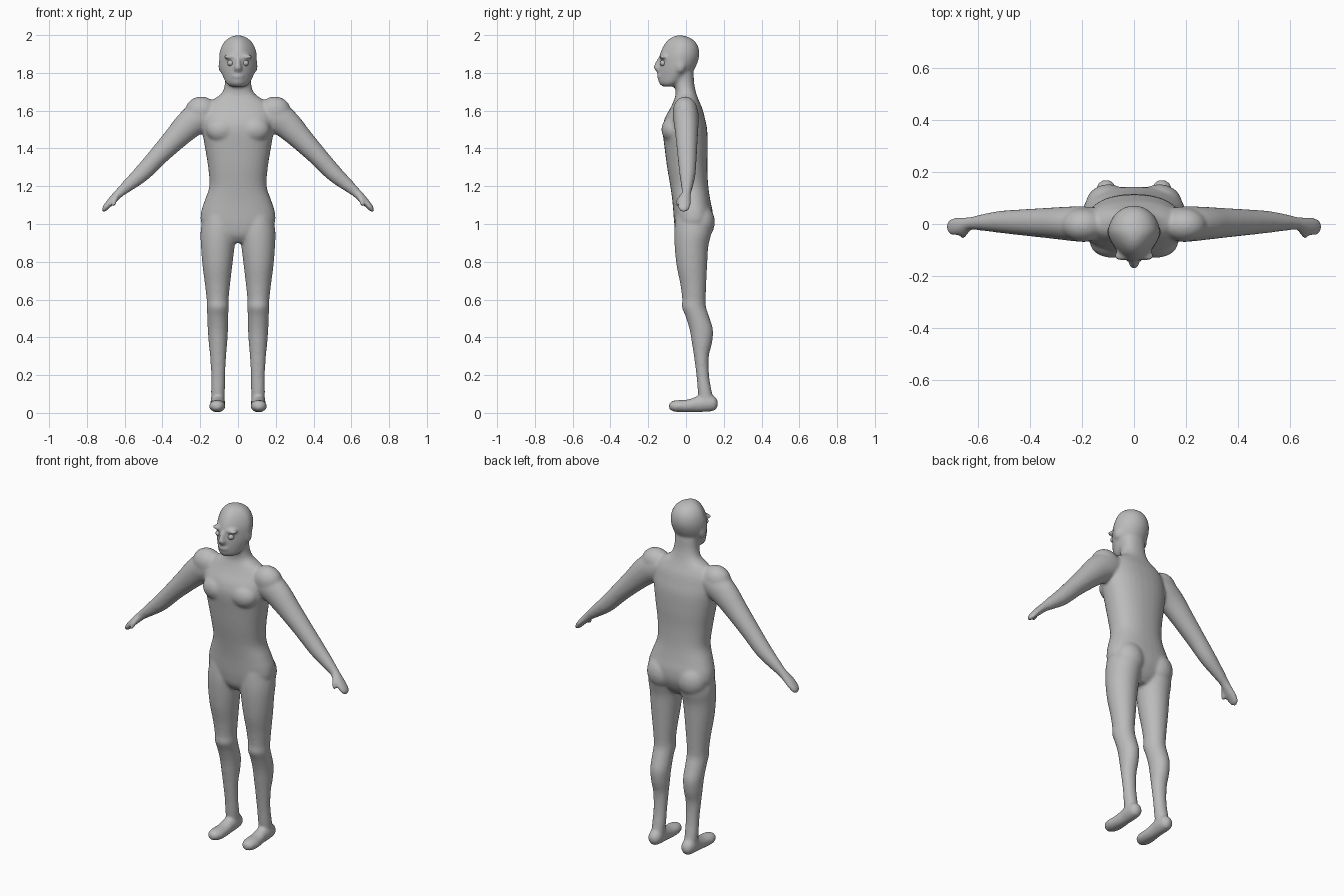
import bpy, bmesh, math
from mathutils import Vector, Matrix

grey = bpy.data.materials.new("plain grey")
grey.diffuse_color = (0.5, 0.5, 0.5, 1)
SIDES, STEPS = 32, 4
X, Y, Z = Vector((1, 0, 0)), Vector((0, 1, 0)), Vector((0, 0, 1))


def refine(rows):
    """Catmull-Rom interpolation of section rows."""
    pts = [rows[0]] + rows + [rows[-1]]
    out = []
    for i in range(1, len(pts) - 2):
        for s in range(STEPS):
            t = s / STEPS
            out.append([0.5 * (2 * b + (c - a) * t + (2 * a - 5 * b + 4 * c - d) * t * t
                               + (3 * b - a - 3 * c + d) * t ** 3)
                        for a, b, c, d in zip(*pts[i - 1:i + 3])])
    return out + [list(rows[-1])]


def loft(bm, rows, u, v, side=1, power=2.0, taper=0.0):
    """Skin through sections (x, y, z, half size along u, half size along v)."""
    rings = []
    for x, y, z, a, b in refine(rows):
        ring = []
        for k in range(SIDES):
            t = 2 * math.pi * k / SIDES
            c, s = math.cos(t), math.sin(t)
            c = math.copysign(abs(c) ** (2 / power), c)
            s = math.copysign(abs(s) ** (2 / power), s)
            p = Vector((x, y, z)) + u * a * c * (1 - taper * max(0, -s)) + v * b * s
            ring.append(bm.verts.new((p.x * side, p.y, p.z)))
        rings.append(ring)
    faces = [bm.faces.new(rings[0]), bm.faces.new(rings[-1][::-1])]
    for r, q in zip(rings, rings[1:]):
        for k in range(SIDES):
            n = (k + 1) % SIDES
            faces.append(bm.faces.new((r[k], q[k], q[n], r[n])))
    bmesh.ops.recalc_face_normals(bm, faces=faces)


def ball(bm, center, radii, side=1):
    c = Vector((center[0] * side, center[1], center[2]))
    bmesh.ops.create_uvsphere(bm, u_segments=24, v_segments=16, radius=1,
                              matrix=Matrix.Translation(c) @ Matrix.Diagonal((*radii, 1)))


def upright(rows):
    """(z, half width, front y, back y) to centred sections."""
    return [(0, (f + b) / 2, z, w, (b - f) / 2) for z, w, f, b in rows]


def leg_rows(rows):
    """(z, inner x, outer x, front y, back y) to sections."""
    return [((i + o) / 2, (f + b) / 2, z, (o - i) / 2, (b - f) / 2) for z, i, o, f, b in rows]


body = bmesh.new()

# torso and neck
loft(body, upright([
    (0.90, 0.06, -0.02, 0.08), (0.94, 0.13, -0.05, 0.115), (1.00, 0.192, -0.062, 0.14),
    (1.06, 0.196, -0.067, 0.142), (1.12, 0.178, -0.072, 0.13), (1.20, 0.152, -0.083, 0.118),
    (1.30, 0.158, -0.10, 0.113), (1.40, 0.174, -0.113, 0.115), (1.50, 0.19, -0.124, 0.112),
    (1.56, 0.19, -0.112, 0.10), (1.61, 0.175, -0.085, 0.087), (1.65, 0.145, -0.066, 0.07),
    (1.69, 0.088, -0.055, 0.055), (1.74, 0.07, -0.062, 0.044), (1.80, 0.07, -0.07, 0.04)]),
    X, Y, power=2.3)

# head, narrower towards the face
loft(body, upright([
    (1.728, 0.04, -0.125, -0.06), (1.745, 0.062, -0.143, -0.02), (1.78, 0.08, -0.147, 0.02),
    (1.82, 0.094, -0.145, 0.045), (1.86, 0.10, -0.142, 0.063), (1.90, 0.099, -0.138, 0.071),
    (1.94, 0.088, -0.121, 0.064), (1.97, 0.068, -0.10, 0.044), (1.99, 0.04, -0.073, 0.012),
    (1.999, 0.01, -0.045, -0.025)]), X, Y, taper=0.3)

# nose and lips
loft(body, [(0, -0.13, 1.80, 0.012, 0.022), (0, -0.145, 1.822, 0.023, 0.025),
            (0, -0.146, 1.84, 0.016, 0.024), (0, -0.138, 1.88, 0.011, 0.012)], X, Y)
ball(body, (0, -0.138, 1.782), (0.03, 0.016, 0.014))

for side in (-1, 1):
    # ears, brows, cheeks
    ball(body, (0.09, -0.03, 1.835), (0.014, 0.025, 0.034), side)
    ball(body, (0.043, -0.122, 1.885), (0.035, 0.02, 0.012), side)
    # chest and buttocks
    ball(body, (0.085, -0.07, 1.50), (0.085, 0.06, 0.07), side)
    ball(body, (0.098, 0.075, 1.01), (0.088, 0.078, 0.095), side)
    # shoulder
    ball(body, (0.195, -0.004, 1.597), (0.085, 0.066, 0.078), side)
    # arm and hand
    loft(body, [(0.14, 0, 1.60, 0.075, 0.06), (0.20, 0, 1.567, 0.086, 0.068),
                (0.265, 0.002, 1.52, 0.076, 0.064), (0.335, 0.004, 1.45, 0.063, 0.058),
                (0.42, 0.006, 1.362, 0.052, 0.051), (0.508, 0.008, 1.268, 0.045, 0.043),
                (0.58, 0.006, 1.205, 0.034, 0.032), (0.627, 0.002, 1.165, 0.025, 0.025),
                (0.66, -0.007, 1.132, 0.022, 0.032), (0.69, -0.01, 1.10, 0.018, 0.034),
                (0.708, -0.011, 1.078, 0.014, 0.027), (0.716, -0.011, 1.067, 0.006, 0.012)],
         Vector((0.73, 0, 0.68)), Y, side)
    # thumb
    loft(body, [(0.635, -0.015, 1.155, 0.013, 0.014), (0.65, -0.036, 1.128, 0.013, 0.014),
                (0.658, -0.046, 1.105, 0.011, 0.011), (0.664, -0.05, 1.092, 0.005, 0.005)],
         Vector((0.73, 0, 0.68)), Y, side)
    # leg
    loft(body, leg_rows([
        (1.04, 0.015, 0.185, -0.055, 0.13), (0.96, 0.008, 0.198, -0.062, 0.135),
        (0.88, 0.018, 0.196, -0.06, 0.118), (0.78, 0.03, 0.188, -0.05, 0.112),
        (0.68, 0.042, 0.175, -0.03, 0.107), (0.60, 0.05, 0.166, -0.02, 0.104),
        (0.56, 0.049, 0.165, -0.022, 0.106), (0.51, 0.052, 0.163, -0.002, 0.122),
        (0.44, 0.053, 0.16, 0.019, 0.143), (0.37, 0.057, 0.155, 0.031, 0.138),
        (0.30, 0.063, 0.148, 0.042, 0.121), (0.20, 0.068, 0.142, 0.055, 0.122),
        (0.12, 0.069, 0.143, 0.062, 0.135), (0.05, 0.072, 0.142, 0.07, 0.15)]), X, Y, side)
    # foot
    loft(body, [(0.111, -0.09, 0.035, 0.012, 0.012), (0.111, -0.075, 0.036, 0.032, 0.026),
                (0.11, -0.04, 0.036, 0.043, 0.032), (0.108, 0.01, 0.037, 0.041, 0.034),
                (0.107, 0.06, 0.046, 0.037, 0.042), (0.107, 0.11, 0.052, 0.039, 0.046),
                (0.107, 0.15, 0.05, 0.034, 0.038), (0.107, 0.168, 0.049, 0.014, 0.016)],
         X, Z, side)


def make_object(name, bm):
    mesh = bpy.data.meshes.new(name)
    bm.to_mesh(mesh)
    bm.free()
    for p in mesh.polygons:
        p.use_smooth = True
    mesh.materials.append(grey)
    ob = bpy.data.objects.new(name, mesh)
    bpy.context.collection.objects.link(ob)
    return ob


# fuse the parts into one skin
skin = make_object("body", body)
fuse = skin.modifiers.new("fuse", 'REMESH')
fuse.mode = 'VOXEL'
fuse.voxel_size = 0.008
fuse.use_smooth_shade = True
soft = skin.modifiers.new("soften", 'SMOOTH')
soft.factor = 0.5
soft.iterations = 8

# eyeballs
for side, name in ((-1, "right_eye"), (1, "left_eye")):
    eye = bmesh.new()
    ball(eye, (0.04, -0.122, 1.852), (0.017, 0.017, 0.016), side)
    make_object(name, eye)
